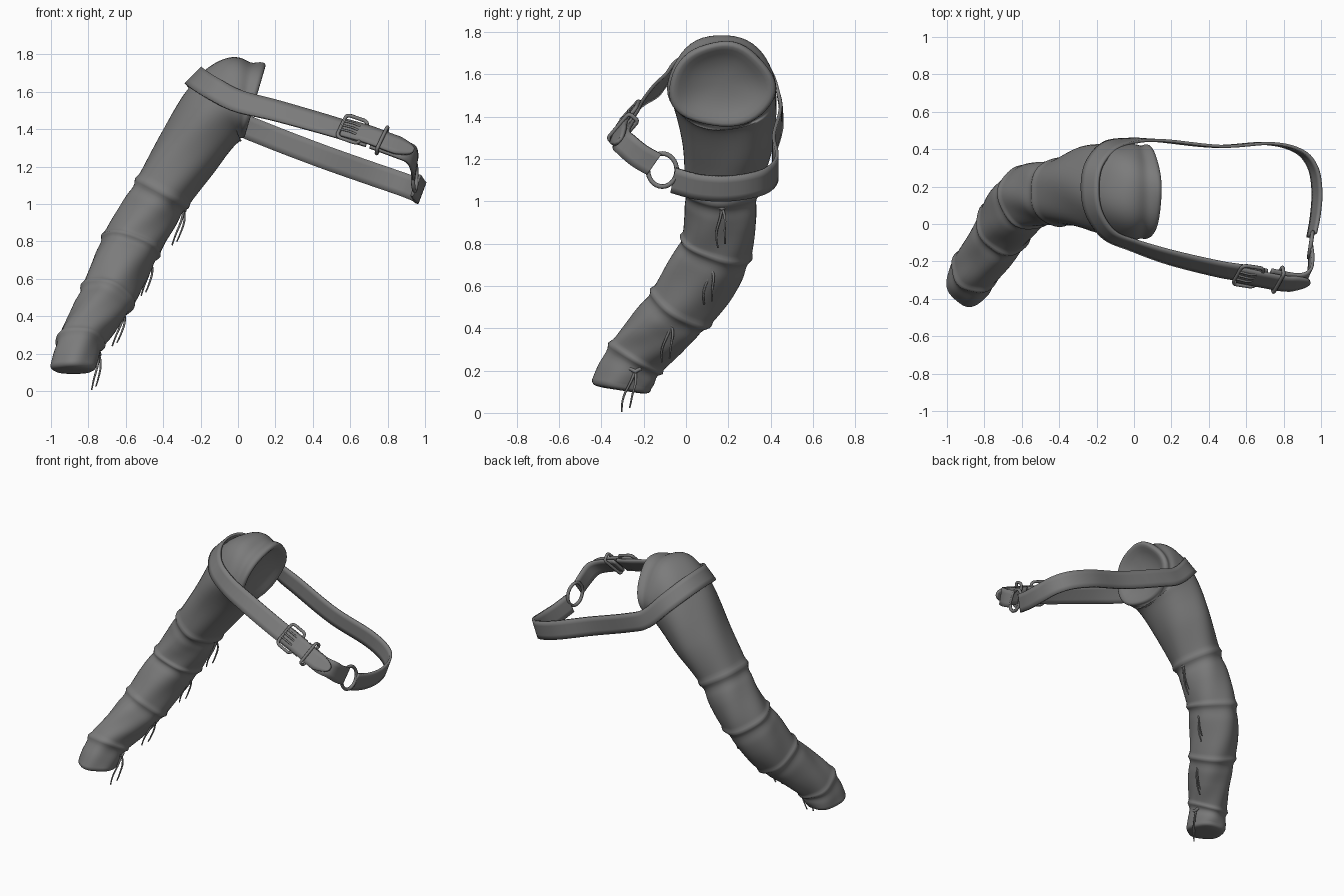
import bpy, bmesh, math
from mathutils import Vector

if "Cube" in bpy.data.objects:
    bpy.data.objects.remove(bpy.data.objects["Cube"])

mat = bpy.data.materials.new("grey_leather")
mat.diffuse_color = (0.2, 0.2, 0.2, 1)
mat.use_nodes = True
mat.node_tree.nodes["Principled BSDF"].inputs["Base Color"].default_value = mat.diffuse_color


def spline(rows, n):
    """Catmull-Rom samples through rows of numbers, with their parameter."""
    out = []
    last = len(rows) - 1
    for i in range(last):
        p = [rows[max(0, min(last, i + k))] for k in (-1, 0, 1, 2)]
        for j in range(n + (i == last - 1)):
            t = j / n
            out.append((i + t, [0.5 * (2 * b + (c - a) * t + (2 * a - 5 * b + 4 * c - d) * t * t
                                       + (3 * b - a - 3 * c + d) * t ** 3)
                                for a, b, c, d in zip(*p)]))
    return out


def grid_object(name, rings, closed, thickness=0):
    """Skin rows of points into a smooth sheet."""
    bm = bmesh.new()
    vs = [[bm.verts.new(p) for p in ring] for ring in rings]
    m = len(vs[0])
    for r, q in zip(vs, vs[1:]):
        for j in range(m if closed else m - 1):
            k = (j + 1) % m
            bm.faces.new((r[j], r[k], q[k], q[j]))
    if closed:
        bm.faces.new(vs[0])
        bm.faces.new(vs[-1])
    bmesh.ops.recalc_face_normals(bm, faces=bm.faces)
    me = bpy.data.meshes.new(name)
    bm.to_mesh(me)
    bm.free()
    ob = bpy.data.objects.new(name, me)
    bpy.context.collection.objects.link(ob)
    me.materials.append(mat)
    if thickness:
        mod = ob.modifiers.new("thickness", 'SOLIDIFY')
        mod.thickness, mod.offset = thickness, 0
    bpy.context.view_layer.objects.active = ob
    ob.select_set(True)
    bpy.ops.object.shade_smooth_by_angle(angle=math.radians(60))
    ob.select_set(False)
    return ob


def wire(name, pts, radius, cyclic=False, taper=False):
    """Round bar or cord along points."""
    cu = bpy.data.curves.new(name, 'CURVE')
    cu.dimensions = '3D'
    cu.bevel_depth, cu.bevel_resolution, cu.use_fill_caps = radius, 2, True
    sp = cu.splines.new('POLY')
    sp.points.add(len(pts) - 1)
    for i, p in enumerate(pts):
        sp.points[i].co = (*p, 1)
        sp.points[i].radius = 1 - 0.5 * i / len(pts) if taper else 1
    sp.use_cyclic_u = cyclic
    cu.materials.append(mat)
    ob = bpy.data.objects.new(name, cu)
    bpy.context.collection.objects.link(ob)


# Sleeve: centre x, y, z, half width, half depth, direction
S = [(0.075, 0.17, 1.555, 0.21, 0.25, -0.95, 0, 0.28),
     (-0.03, 0.17, 1.56, 0.225, 0.255, -0.97, 0, -0.15),
     (-0.135, 0.185, 1.465, 0.195, 0.245, -0.7, 0, -0.7),
     (-0.27, 0.195, 1.27, 0.175, 0.215, -0.58, 0, -0.81),
     (-0.41, 0.17, 1.06, 0.155, 0.175, -0.48, -0.02, -0.87),
     (-0.49, 0.165, 0.92, 0.155, 0.17, -0.45, -0.1, -0.87),
     (-0.57, 0.14, 0.78, 0.158, 0.17, -0.32, -0.3, -0.9),
     (-0.64, 0.07, 0.64, 0.152, 0.175, -0.35, -0.45, -0.83),
     (-0.70, -0.02, 0.50, 0.145, 0.16, -0.35, -0.5, -0.79),
     (-0.77, -0.13, 0.38, 0.132, 0.15, -0.3, -0.5, -0.79),
     (-0.845, -0.24, 0.26, 0.124, 0.138, -0.1, -0.5, -0.85),
     (-0.88, -0.30, 0.135, 0.122, 0.142, 0, -0.15, -0.98)]
SEAMS = (4, 6, 8, 10)
rings = []
for s, (x, y, z, a, b, tx, ty, tz) in spline(S, 14):
    T = Vector((tx, ty, tz)).normalized()
    V = Vector((0, 1, 0))
    V = (V - T * V.dot(T)).normalized()
    U = T.cross(V)
    # raised hem followed by a slight pinch at every seam, plus a shoulder pleat
    hem = sum(0.011 * math.exp(-((s - k) / 0.09) ** 2)
              - 0.005 * math.exp(-((s - k - 0.25) / 0.2) ** 2) for k in SEAMS)
    pleat = 0.018 * math.exp(-((s - 0.4) / 0.2) ** 2)
    egg = 0.14 * max(0, 1 - s / 2.5)
    ring = []
    for j in range(48):
        t = math.tau * j / 48
        d = hem - pleat * (1 - math.cos(t)) / 2 + 0.004 * math.sin(5 * t + 2 * s)
        ring.append(Vector((x, y, z)) + U * (a + d) * math.cos(t)
                    + V * (b + d) * math.sin(t) * (1 + egg * math.cos(t)))
    rings.append(ring)


def end_rings(ring, push, steps):
    """Shrinking copies of an end ring, moved along push, to close the end."""
    c = sum(ring, Vector()) / len(ring)
    return [[c + (p - c) * k + push * h for p in ring] for k, h in steps]


# dished shoulder end and rounded hand end
top = end_rings(rings[0], Vector((0.96, 0, -0.28)),
                [(0.985, 0.01), (0.95, 0.017), (0.9, 0.018), (0.82, 0.01), (0.7, -0.005),
                 (0.55, -0.02), (0.35, -0.03), (0.15, -0.035), (0.02, -0.035)])
low = end_rings(rings[-1], Vector((0, -0.15, -0.98)),
                [(0.98, 0.012), (0.93, 0.021), (0.85, 0.026), (0.6, 0.03), (0.3, 0.03),
                 (0.02, 0.03)])
grid_object("sleeve", top[::-1] + rings + low, True)


# Straps: centre x, y, z, then the direction across the width
def ribbon(name, rows, width, thickness=0.016, pointed=False):
    rings = []
    samples = spline(rows, 8)
    for i, (_, (x, y, z, *w)) in enumerate(samples):
        left = (len(samples) - 1 - i) / 6
        k = math.sqrt(max(0.03, min(1, left))) if pointed else 1
        w = Vector(w).normalized() * width / 2 * k
        rings.append([Vector((x, y, z)) + w * k for k in (-1, -0.5, 0, 0.5, 1)])
    return grid_object(name, rings, False, thickness)


ribbon("shoulder_strap", [
    (0.95, -0.06, 1.10, 0.35, 0.2, 0.93), (0.97, 0.05, 1.07, 0.35, 0.1, 0.93),
    (0.978, 0.18, 1.06, 0.35, 0, 0.93), (0.955, 0.305, 1.075, 0.35, 0, 0.93),
    (0.88, 0.39, 1.105, 0.35, 0, 0.93), (0.72, 0.43, 1.16, 0.35, 0, 0.93),
    (0.45, 0.415, 1.255, 0.35, 0, 0.93), (0.15, 0.445, 1.37, 0.35, 0, 0.93),
    (0.0, 0.447, 1.44, 0.4, -0.1, 0.9), (-0.13, 0.415, 1.57, 0.6, -0.25, 0.75),
    (-0.215, 0.315, 1.66, 0.7, -0.1, 0.7), (-0.235, 0.18, 1.685, 0.7, 0, 0.7),
    (-0.21, 0.05, 1.665, 0.65, 0.1, 0.75), (-0.13, -0.06, 1.615, 0.5, 0.25, 0.8),
    (0.0, -0.115, 1.55, 0.35, 0.35, 0.85), (0.20, -0.18, 1.50, 0.3, 0.5, 0.8),
    (0.45, -0.24, 1.43, 0.28, 0.58, 0.77), (0.60, -0.265, 1.385, 0.28, 0.62, 0.74),
    (0.70, -0.285, 1.355, 0.28, 0.62, 0.74)], 0.125)
ribbon("strap_tongue", [
    (0.56, -0.272, 1.41, 0.28, 0.62, 0.74), (0.70, -0.30, 1.37, 0.28, 0.62, 0.74),
    (0.82, -0.32, 1.325, 0.28, 0.62, 0.74), (0.94, -0.315, 1.285, 0.28, 0.6, 0.7)],
    0.115, pointed=True)
ribbon("strap_end", [
    (0.72, -0.28, 1.345, 0.28, 0.62, 0.74), (0.86, -0.305, 1.295, 0.3, 0.6, 0.75),
    (0.925, -0.28, 1.265, 0.3, 0.6, 0.75), (0.945, -0.22, 1.215, 0.2, 0.6, 0.8),
    (0.945, -0.15, 1.175, 0.1, 0.55, 0.8)], 0.12)

# Metal ring joining the straps
wire("strap_ring", [(0.945 + 0.01 * math.cos(t), -0.112 + 0.068 * math.cos(t),
                     1.148 + 0.078 * math.sin(t))
                    for t in (math.tau * i / 32 for i in range(32))], 0.011, True)

# Buckle frame, pins and keeper loop share the strap's local axes
T = Vector((0.92, -0.14, -0.32)).normalized()
W = Vector((0.28, 0.62, 0.74))
W = (W - T * W.dot(T)).normalized()
N = W.cross(T)
if N.y > 0:
    N = -N


def local(o, u, w, n):
    return Vector(o) + T * u + W * w + N * n


def rounded(hu, hw, r):
    """Rounded rectangle outline."""
    return [(sx * (hu - r) + r * math.cos(t), sy * (hw - r) + r * math.sin(t))
            for q, (sx, sy) in enumerate(((1, 1), (-1, 1), (-1, -1), (1, -1)))
            for t in (math.pi / 2 * (q + k / 4) for k in range(5))]


B = (0.61, -0.267, 1.39)
wire("buckle_frame", [local(B, u, w, 0.016) for u, w in rounded(0.062, 0.082, 0.025)],
     0.010, True)
for w in (-0.03, 0.0, 0.03):
    wire("buckle_pin", [local(B, -0.06, w, 0.022), local(B, 0.0, w, 0.03),
                        local(B, 0.035, w, 0.022)], 0.006)
K = (0.77, -0.298, 1.34)
wire("keeper_loop", [local(K, 0, w, n) for w, n in rounded(0.082, 0.028, 0.015)],
     0.010, True)

# Lacing cords hanging under each seam: top point and bottom point
CORDS = [((-0.29, 0.17, 0.97), (-0.345, 0.165, 0.78)),
         ((-0.465, 0.12, 0.69), (-0.51, 0.10, 0.51)),
         ((-0.61, -0.07, 0.42), (-0.665, -0.10, 0.24)),
         ((-0.745, -0.24, 0.20), (-0.775, -0.29, 0.005))]
for top, low in CORDS:
    a, b = Vector(top), Vector(low)
    for side in (-1, 1):
        pts = []
        for i in range(9):
            t = i / 8
            p = a.lerp(b, t if side < 0 else t * 0.9)
            sway = 0.02 * side * math.sin(t * 2.2) + 0.004 * math.sin(t * 7)
            pts.append(p + Vector((0.6 * sway + 0.012 * math.sin(t * 3.1), sway, 0)))
        wire("lacing_cord", pts, 0.007, taper=True)
    # small knot at the seam
    wire("lacing_knot", [a + Vector((0, -0.025, 0.01)), a + Vector((0.006, 0, -0.005)),
                         a + Vector((0, 0.025, 0.01))], 0.010)
